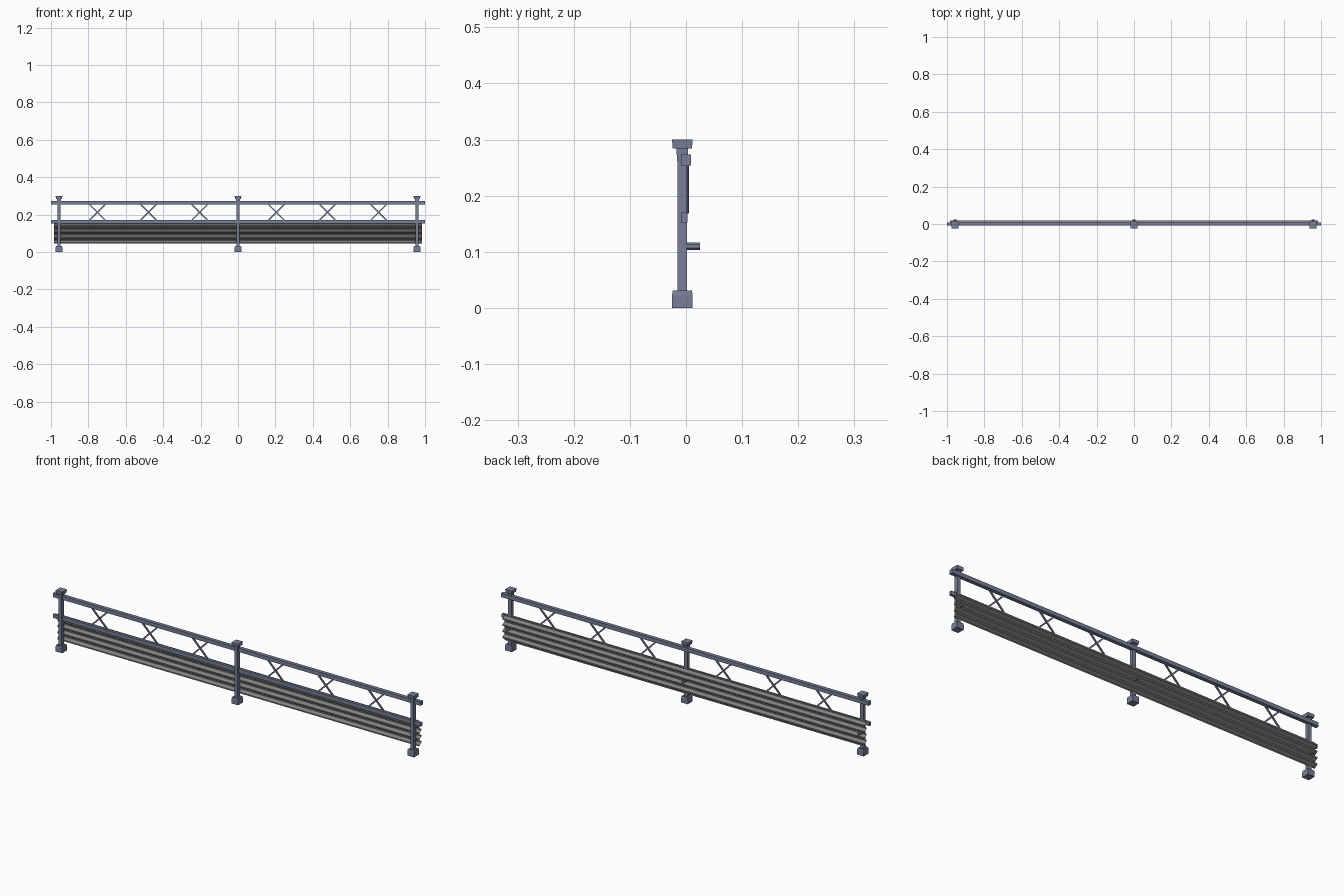
import bpy, bmesh, math
from mathutils import Matrix

if "Cube" in bpy.data.objects:
    bpy.data.objects.remove(bpy.data.objects["Cube"])


def material(name, rgb):
    m = bpy.data.materials.new(name)
    m.diffuse_color = (*rgb, 1)
    m.use_nodes = True
    m.node_tree.nodes["Principled BSDF"].inputs["Base Color"].default_value = m.diffuse_color
    return m


STEEL = material("blue grey steel", (0.19, 0.21, 0.31))
SHEET = material("grey sheet metal", (0.22, 0.22, 0.215))


def finish(name, bm, mat):
    bmesh.ops.recalc_face_normals(bm, faces=bm.faces)
    me = bpy.data.meshes.new(name)
    bm.to_mesh(me)
    bm.free()
    me.materials.append(mat)
    ob = bpy.data.objects.new(name, me)
    bpy.context.collection.objects.link(ob)
    return ob


def add_box(bm, x, y, z, taper=1.0):
    """Box between (min, max) pairs; taper scales the top face."""
    size = [b - a for a, b in (x, y, z)]
    mid = [(a + b) / 2 for a, b in (x, y, z)]
    vs = bmesh.ops.create_cube(bm, size=1)["verts"]
    for v in vs:
        t = taper if v.co.z > 0 else 1.0
        v.co = (mid[0] + v.co.x * size[0] * t,
                mid[1] + v.co.y * size[1] * t,
                mid[2] + v.co.z * size[2])
    return vs


# Posts with footing, flared neck, cap and a bolt through the sheet
for side, px in (("left", -0.957), ("middle", 0.0), ("right", 0.957)):
    bm = bmesh.new()
    add_box(bm, (px - 0.009, px + 0.009), (-0.015, 0.002), (0.028, 0.27))
    add_box(bm, (px - 0.009, px + 0.009), (-0.016, 0.003), (0.262, 0.284), 1.1)
    finish(side + "_post", bm, STEEL)

    bm = bmesh.new()
    add_box(bm, (px - 0.018, px + 0.018), (-0.025, 0.012), (0, 0.022))
    add_box(bm, (px - 0.018, px + 0.018), (-0.025, 0.012), (0.022, 0.031), 0.92)
    finish(side + "_footing", bm, STEEL)

    bm = bmesh.new()
    add_box(bm, (px - 0.0165, px + 0.0165), (-0.0235, 0.0105), (0.284, 0.3), 1.09)
    finish(side + "_cap", bm, STEEL)

    bm = bmesh.new()
    bmesh.ops.create_cone(bm, cap_ends=True, segments=8, radius1=0.0075, radius2=0.0075,
                          depth=0.025, matrix=Matrix.Translation((px, 0.0125, 0.11))
                          @ Matrix.Rotation(math.pi / 2, 4, 'X')
                          @ Matrix.Rotation(math.pi / 8, 4, 'Z'))
    finish(side + "_bolt", bm, STEEL)

# Two long rails
for name, y, z in (("top_rail", (-0.009, 0.009), (0.254, 0.273)),
                   ("lower_rail", (-0.009, 0.003), (0.152, 0.17))):
    bm = bmesh.new()
    add_box(bm, (-1, 1), y, z)
    finish(name, bm, STEEL)

# Crossed braces between the rails
for i, cx in enumerate((-0.752, -0.478, -0.205, 0.205, 0.478, 0.752)):
    bm = bmesh.new()
    for s, y in ((1, -0.001), (-1, 0.002)):
        vs = add_box(bm, (-0.059, 0.059), (y - 0.003, y + 0.003), (-0.0035, 0.0035))
        bmesh.ops.transform(bm, verts=vs, matrix=Matrix.Translation((cx, 0, 0.212))
                            @ Matrix.Rotation(s * math.radians(45), 4, 'Y'))
    finish(f"cross_brace_{i + 1}", bm, STEEL)

# Corrugated sheet: trapezoid waves extruded along x
bm = bmesh.new()
waves, z0, z1, near, far = 4, 0.045, 0.172, 0.004, 0.018
pitch = (z1 - z0) / (waves + 0.2)
profile = []
for w in range(waves):
    for t, y in ((0, near), (0.2, near), (0.5, far), (0.7, far)):
        profile.append((y, z0 + (w + t) * pitch))
profile += [(near, z0 + waves * pitch), (near, z1)]
rows = [[bm.verts.new((x, y, z)) for y, z in profile] for x in (-0.985, 0.985)]
for k in range(len(profile) - 1):
    bm.faces.new((rows[0][k], rows[1][k], rows[1][k + 1], rows[0][k + 1]))
finish("corrugated_sheet", bm, SHEET)
